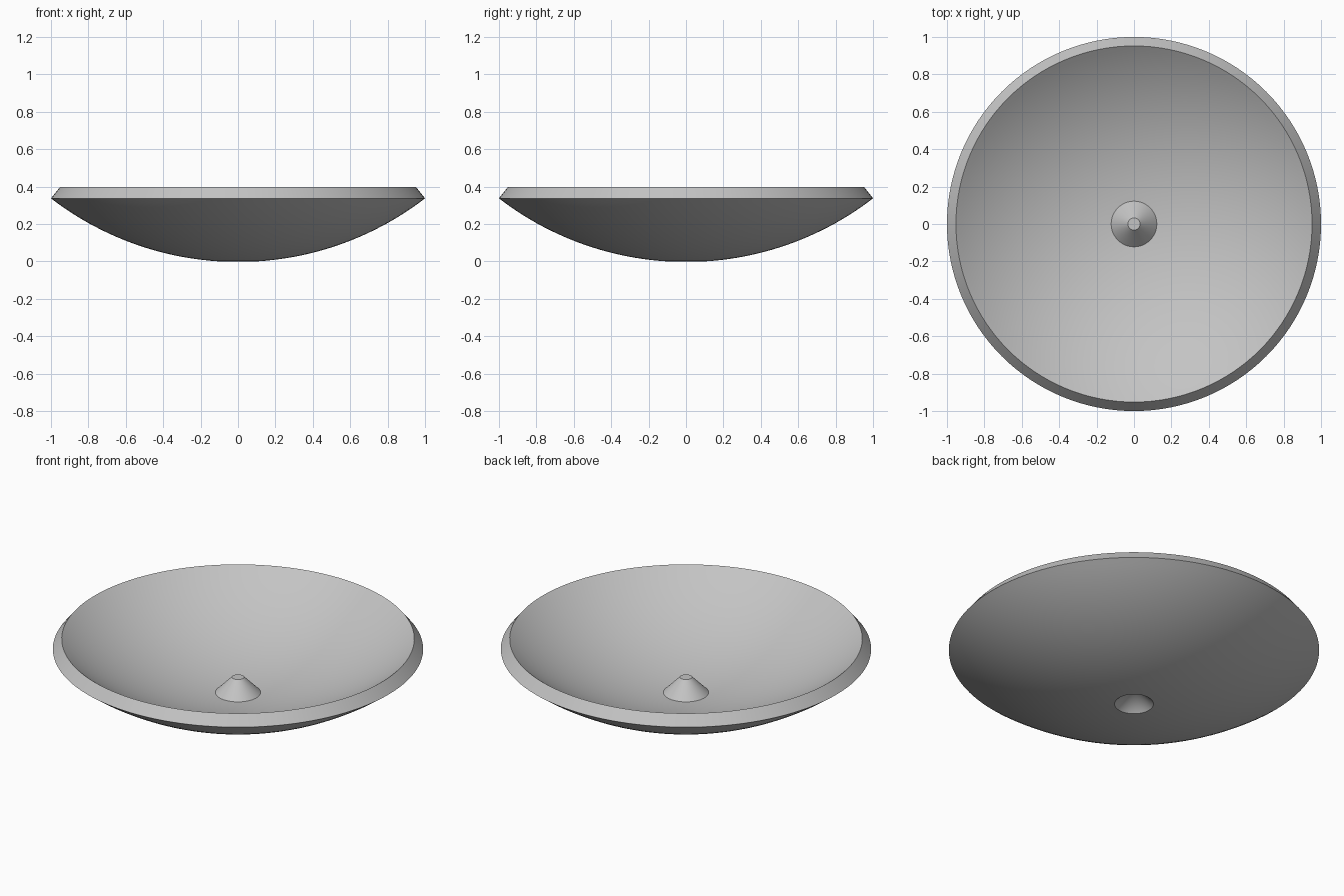
import bpy, bmesh
from math import asin, sin, cos, pi, radians

cube = bpy.data.objects.get("Cube")
if cube:
    bpy.data.objects.remove(cube, do_unlink=True)

# One plain grey for the whole dish
grey = bpy.data.materials.new("light grey")
grey.use_nodes = True
colour = (0.55, 0.55, 0.55, 1)
grey.diffuse_color = colour
grey.node_tree.nodes["Principled BSDF"].inputs["Base Color"].default_value = colour

OUTER = 1.64      # radius of the outer sphere
WALL = 0.077      # shell thickness
CENTRE = OUTER - 0.003
STEPS = 24
SEGMENTS = 128


def arc(radius, start, end):
    """Points (r, z) on a bowl sphere, from one distance off the axis to another."""
    a, b = asin(start / radius), asin(end / radius)
    angles = [a + (b - a) * i / STEPS for i in range(STEPS + 1)]
    return [(radius * sin(t), CENTRE - radius * cos(t)) for t in angles]


# Profile: hollow under the cone, outer bowl, slanted rim, inner bowl, flat-topped cone
profile = [(0, 0.105)]
profile += arc(OUTER, 0.105, 1.0)
profile += arc(OUTER - WALL, 0.952, 0.122)
profile += [(0.033, 0.17), (0, 0.17)]

bm = bmesh.new()
verts = [bm.verts.new((r, 0, z)) for r, z in profile]
edges = [bm.edges.new(pair) for pair in zip(verts, verts[1:])]
bmesh.ops.spin(bm, geom=verts + edges, cent=(0, 0, 0), axis=(0, 0, 1),
               angle=2 * pi, steps=SEGMENTS)
bmesh.ops.remove_doubles(bm, verts=bm.verts, dist=0.0001)
bmesh.ops.recalc_face_normals(bm, faces=bm.faces)

mesh = bpy.data.meshes.new("dish")
bm.to_mesh(mesh)
bm.free()
mesh.materials.append(grey)
dish = bpy.data.objects.new("dish", mesh)
bpy.context.collection.objects.link(dish)

# Smooth bowl with crisp rim and cone edges
bpy.ops.object.select_all(action="DESELECT")
dish.select_set(True)
bpy.context.view_layer.objects.active = dish
bpy.ops.object.shade_smooth_by_angle(angle=radians(25))
